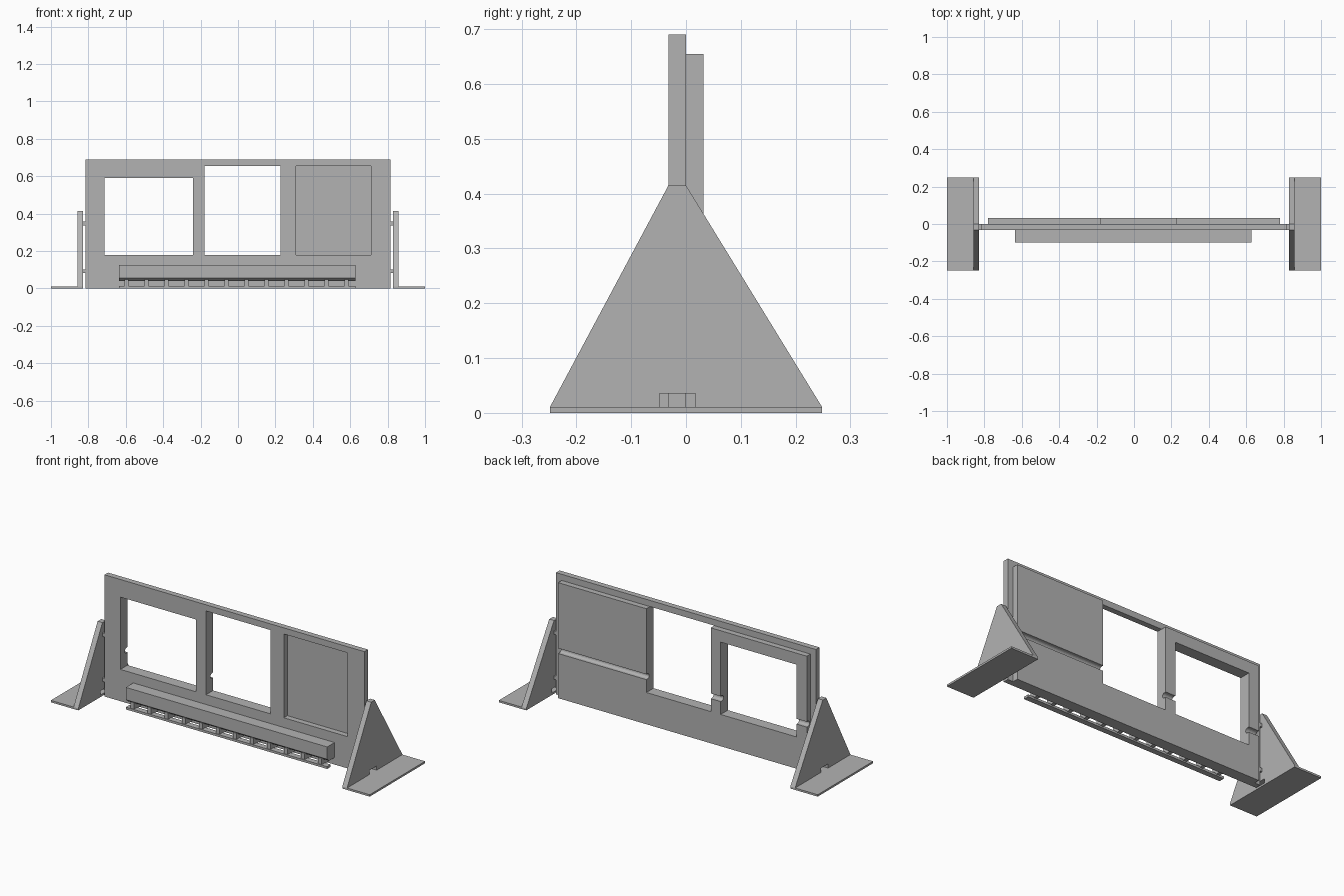
import bpy, bmesh, math
from mathutils import Vector

if "Cube" in bpy.data.objects:
    bpy.data.objects.remove(bpy.data.objects["Cube"])

grey = bpy.data.materials.new("plain grey")
grey.diffuse_color = (0.45, 0.45, 0.45, 1)
grey.use_nodes = True
grey.node_tree.nodes["Principled BSDF"].inputs["Base Color"].default_value = grey.diffuse_color


def prism(name, outline, x0, x1):
    """Extrude a (y, z) outline along x from x0 to x1."""
    bm = bmesh.new()
    face = bm.faces.new([bm.verts.new((x0, y, z)) for y, z in outline])
    new = bmesh.ops.extrude_face_region(bm, geom=[face])["geom"]
    bmesh.ops.translate(bm, vec=Vector((x1 - x0, 0, 0)),
                        verts=[v for v in new if isinstance(v, bmesh.types.BMVert)])
    bmesh.ops.recalc_face_normals(bm, faces=bm.faces)
    mesh = bpy.data.meshes.new(name)
    bm.to_mesh(mesh)
    bm.free()
    mesh.materials.append(grey)
    ob = bpy.data.objects.new(name, mesh)
    bpy.context.collection.objects.link(ob)
    return ob


def box(name, x0, x1, y0, y1, z0, z1):
    return prism(name, [(y0, z0), (y1, z0), (y1, z1), (y0, z1)], x0, x1)


def cut(ob, cutter):
    """Subtract the cutter, then remove it."""
    mod = ob.modifiers.new("cut", "BOOLEAN")
    mod.operation, mod.solver, mod.object = "DIFFERENCE", "EXACT", cutter
    bpy.context.view_layer.objects.active = ob
    bpy.ops.object.modifier_apply(modifier=mod.name)
    bpy.data.objects.remove(cutter)


# Front panel with three openings
T = 0.032
BACK_TOP = 0.655
panel = box("front_panel", -0.815, 0.815, -T, 0, 0, 0.69)
for x0, x1, z1 in ((-0.715, -0.24, 0.59), (-0.178, 0.226, BACK_TOP), (0.31, 0.71, BACK_TOP)):
    cut(panel, box("cutter", x0, x1, -0.1, 0.1, 0.18, z1))

# Backing board: one window, one bay open at the top, one closed bay
back = box("backing_board", -0.78, 0.78, 0, T, 0, BACK_TOP)
for x0, x1, z1 in ((-0.715, -0.24, 0.59), (-0.178, 0.226, 0.8)):
    cut(back, box("cutter", x0, x1, -0.1, 0.1, 0.18, z1))

# Rounded groove across the back
arc = [(0.022 - 0.015 * math.sin(a), 0.268 + 0.015 * math.cos(a))
       for a in (i * math.pi / 8 for i in range(9))]
cut(back, prism("cutter", [(0.06, 0.283)] + arc + [(0.06, 0.253)], -0.9, 0.9))

# Front ledge with a bevelled underside
X0, X1, Y0, Y1 = -0.635, 0.628, -0.098, -0.066
prism("ledge", [(-T, 0.125), (Y0, 0.125), (Y0, 0.055), (-0.08, 0.04), (-T, 0.04)], X0, X1)

# Slotted rail under the ledge
box("rail", X0, X1, Y0, Y1, 0, 0.013)
for i in range(12):
    x = -0.597 + i * 0.107
    box("rail_divider", x - 0.011, x + 0.011, Y0 + 0.004, -T, 0.008, 0.048)

# Side feet: flat base, tapered upright with a notch, and joining tabs
for side, s in (("left", -1), ("right", 1)):
    def span(a, b):
        return sorted((s * a, s * b))
    box(side + "_foot_base", *span(0.828, 1.0), -0.248, 0.248, 0, 0.011)
    prism(side + "_foot_upright",
          [(-0.248, 0.011), (-0.048, 0.011), (-0.048, 0.035), (0.017, 0.035),
           (0.017, 0.011), (0.248, 0.011), (0, 0.415), (-T, 0.415)], *span(0.828, 0.858))
    for z in (0.092, 0.347):
        box(side + "_tab", *span(0.81, 0.832), -T, 0, z - 0.01, z + 0.01)
